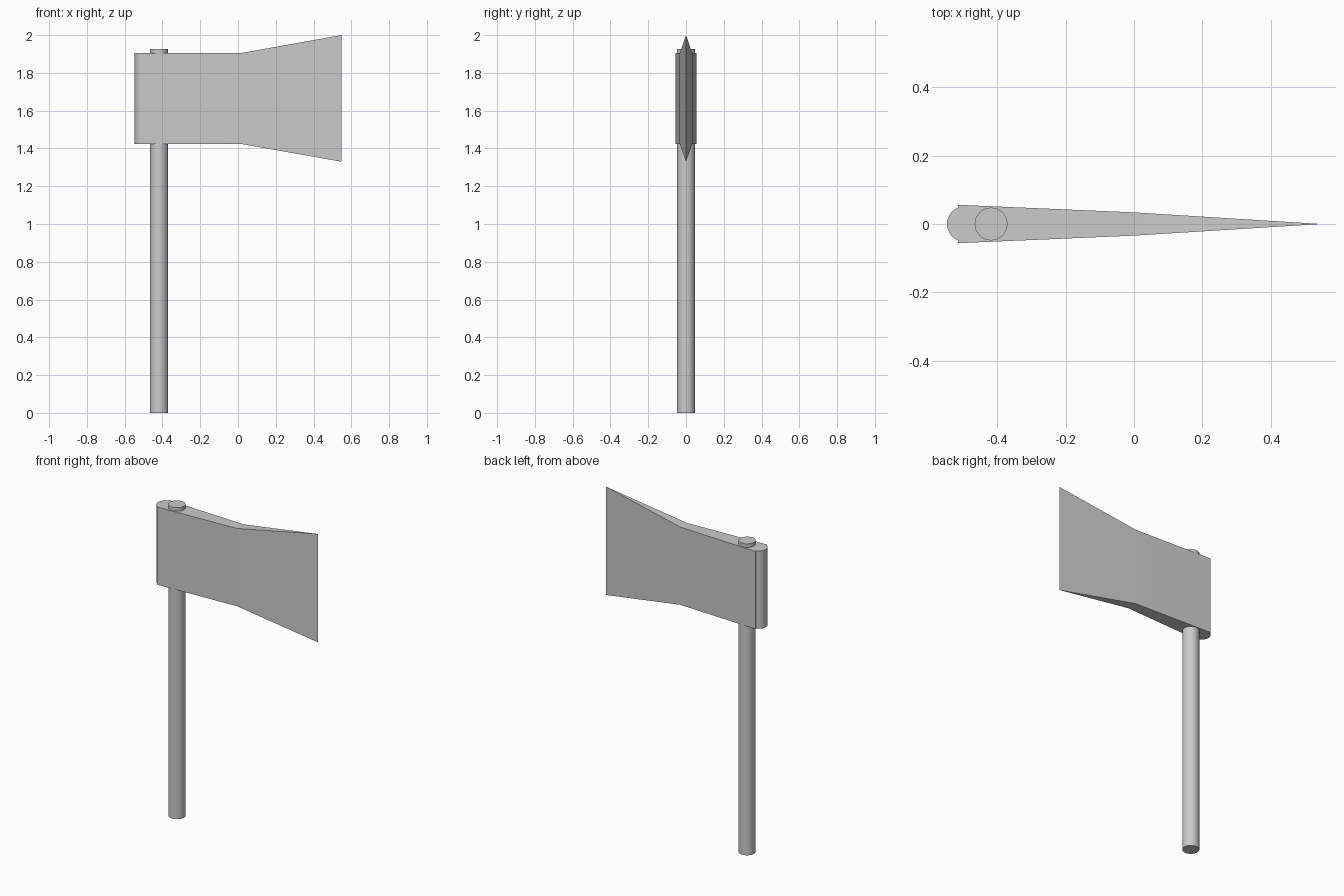
import bpy, bmesh

if "Cube" in bpy.data.objects:
    bpy.data.objects.remove(bpy.data.objects["Cube"])

Z0, Z1 = 1.424, 1.905   # bottom and top of the axe head


def smooth(ob):
    bpy.ops.object.select_all(action='DESELECT')
    ob.select_set(True)
    bpy.context.view_layer.objects.active = ob
    bpy.ops.object.shade_smooth_by_angle(angle=0.6)


def rod(name, x, radius, z0, z1):
    bpy.ops.mesh.primitive_cylinder_add(vertices=32, radius=radius, depth=z1 - z0,
                                        location=(x, 0, (z0 + z1) / 2))
    ob = bpy.context.object
    ob.name = name
    smooth(ob)


def loft(name, sections):
    """Join rectangular sections (x, half thickness, z low, z high) along x."""
    bm = bmesh.new()
    rings = [[bm.verts.new((x, y, z)) for y, z in ((-h, lo), (h, lo), (h, hi), (-h, hi))]
             for x, h, lo, hi in sections]
    for a, b in zip(rings, rings[1:]):
        for i in range(4):
            j = (i + 1) % 4
            bm.faces.new((a[i], a[j], b[j], b[i]))
    bm.faces.new(rings[0])
    bm.faces.new(rings[-1])
    bmesh.ops.remove_doubles(bm, verts=bm.verts, dist=0.0005)
    bmesh.ops.recalc_face_normals(bm, faces=bm.faces)
    mesh = bpy.data.meshes.new(name)
    bm.to_mesh(mesh)
    bm.free()
    ob = bpy.data.objects.new(name, mesh)
    bpy.context.collection.objects.link(ob)
    smooth(ob)


# Round wooden handle, poking through the head
rod("handle", -0.418, 0.048, 0, 1.927)
# Rounded back of the head
rod("head_back", -0.495, 0.052, Z0, Z1)
# Tapered head flaring into a sharp blade
loft("axe_head", [(-0.514, 0.056, Z0, Z1),
                  (0.0, 0.034, Z0, Z1),
                  (0.016, 0.033, Z0, Z1),
                  (0.547, 0.0, 1.33, 2.0)])
